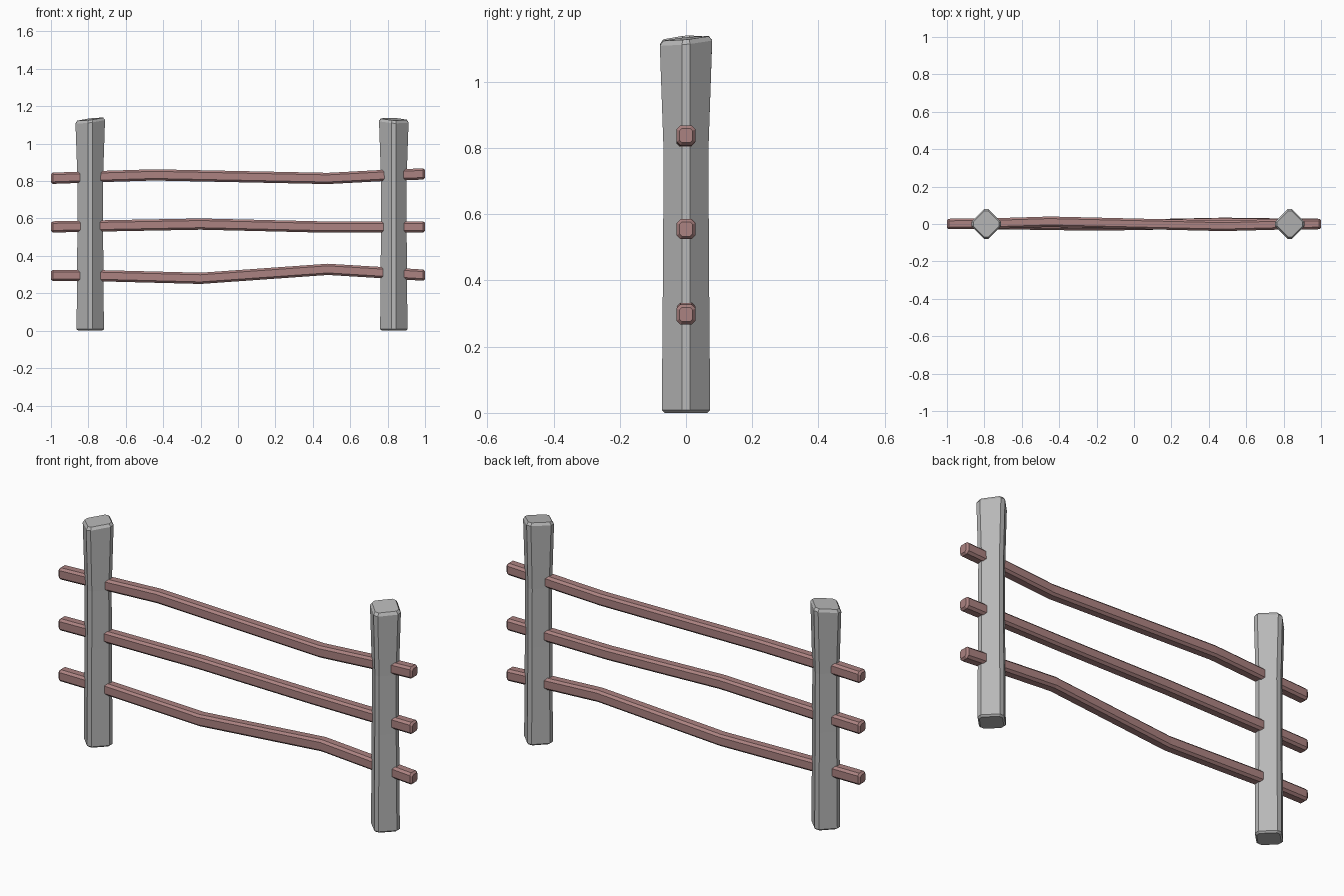
import bpy, bmesh
from mathutils import Vector

cube = bpy.data.objects.get("Cube")
if cube:
    bpy.data.objects.remove(cube, do_unlink=True)


def make_material(name, rgb):
    mat = bpy.data.materials.new(name)
    mat.use_nodes = True
    mat.diffuse_color = (*rgb, 1)
    bsdf = mat.node_tree.nodes["Principled BSDF"]
    bsdf.inputs["Base Color"].default_value = (*rgb, 1)
    bsdf.inputs["Roughness"].default_value = 0.9
    return mat


stone = make_material("grey stone", (0.48, 0.48, 0.48))
wood = make_material("reddish brown wood", (0.41, 0.225, 0.22))


def octagon(a, b, p, q):
    """Eight-sided section reaching a and b, with flats of half-width q and p."""
    return [(a, -q), (a, q), (p, b), (-p, b), (-a, q), (-a, -q), (-p, -b), (p, -b)]


def loft(name, rings, mat):
    """Skin a list of rings of points and cap both ends."""
    bm = bmesh.new()
    loops = [[bm.verts.new(p) for p in ring] for ring in rings]
    for low, high in zip(loops, loops[1:]):
        for i in range(len(low)):
            j = (i + 1) % len(low)
            bm.faces.new((low[i], low[j], high[j], high[i]))
    bm.faces.new(loops[0][::-1])
    bm.faces.new(loops[-1])
    bmesh.ops.recalc_face_normals(bm, faces=bm.faces[:])
    mesh = bpy.data.meshes.new(name)
    bm.to_mesh(mesh)
    bm.free()
    mesh.materials.append(mat)
    obj = bpy.data.objects.new(name, mesh)
    bpy.context.collection.objects.link(obj)
    return obj


# Posts: diamond section, waisted, flared to a slanted top
# each profile entry: height, half diagonal, corner half-width, share of the slant
POST = [(0, 0.064, 0.01, 0), (0.008, 0.073, 0.012, 0), (0.5, 0.069, 0.012, 0),
        (0.8, 0.068, 0.012, 0), (1.117, 0.079, 0.012, 1), (1.131, 0.069, 0.01, 1)]


def post(name, x, slope_x, slope_y):
    rings = []
    for z, d, c, slant in POST:
        rings.append([(x + u, v, z + slant * (u * slope_x + v * slope_y))
                      for u, v in octagon(d, d, c, c)])
    return loft(name, rings, stone)


post("right_post", -0.79, 0.12, 0.06)
post("left_post", 0.833, -0.05, 0.1)


# Rails: chamfered bars that run through both posts along a bent path
def rail(name, path):
    half_w, half_h, cut = 0.028, 0.030, 0.011
    points = [Vector(p) for p in path]
    inset = 0.01
    start = points[0].copy()
    end = points[-1].copy()
    points[0].x += inset
    points[-1].x -= inset
    stations = [(start, 0.72)] + [(p, 1) for p in points] + [(end, 0.72)]
    rings = []
    for p, s in stations:
        section = octagon(half_w * s, half_h * s, (half_w - cut) * s, (half_h - cut) * s)
        rings.append([(p.x, p.y + u, p.z + v) for u, v in section])
    return loft(name, rings, wood)


rail("top_rail", [(-1, 0, 0.815), (-0.74, 0.003, 0.824), (-0.45, 0.012, 0.833),
                  (0.48, -0.01, 0.814), (0.78, -0.002, 0.83), (1, 0, 0.838)])
rail("middle_rail", [(-1, 0, 0.555), (-0.74, 0, 0.56), (-0.2, -0.008, 0.57),
                     (0.43, 0.003, 0.555), (1, 0, 0.555)])
rail("bottom_rail", [(-1, 0, 0.295), (-0.74, 0, 0.294), (-0.2, -0.008, 0.28),
                     (0.48, 0.006, 0.328), (0.78, 0.002, 0.31), (1, 0, 0.297)])
